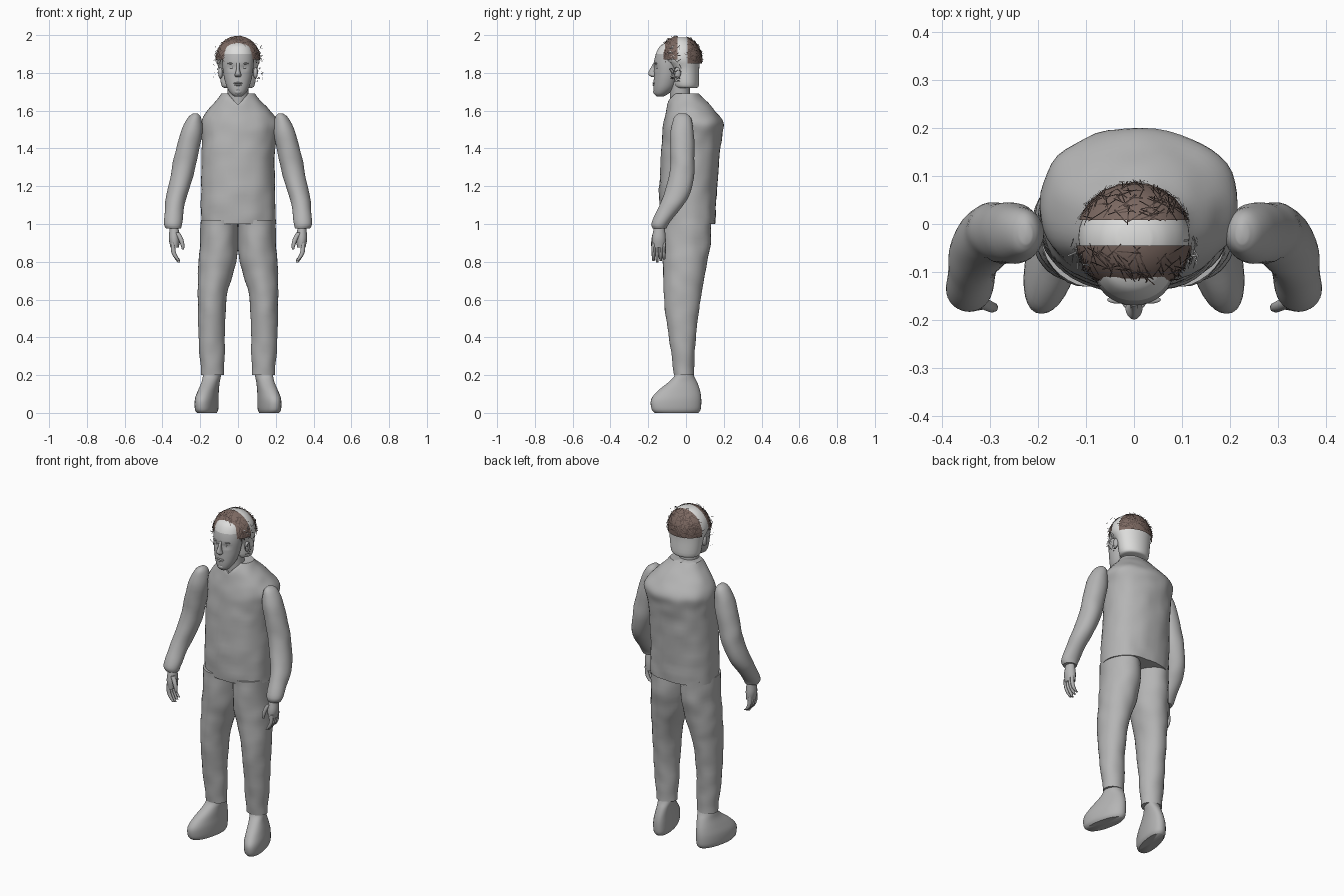
import bpy, bmesh, math, random
from mathutils import Vector, Matrix, noise

random.seed(4)
if "Cube" in bpy.data.objects:
    bpy.data.objects.remove(bpy.data.objects["Cube"])


def material(name, rgb):
    m = bpy.data.materials.new(name)
    m.use_nodes = True
    m.diffuse_color = (*rgb, 1)
    m.node_tree.nodes["Principled BSDF"].inputs["Base Color"].default_value = (*rgb, 1)
    return m


GREY = material("body_grey", (0.46, 0.46, 0.46))
PALE = material("pale_grey", (0.72, 0.72, 0.71))
BROWN = material("hair_brown", (0.2, 0.14, 0.12))
DARK = material("strand_brown", (0.09, 0.062, 0.054))


def finish(name, bm, mats, mirror=False, smooth=True):
    bmesh.ops.recalc_face_normals(bm, faces=bm.faces)
    me = bpy.data.meshes.new(name)
    bm.to_mesh(me)
    bm.free()
    for m in mats:
        me.materials.append(m)
    if smooth:
        me.shade_smooth()
        me.set_sharp_from_angle(angle=math.radians(50))
    ob = bpy.data.objects.new(name, me)
    bpy.context.collection.objects.link(ob)
    if mirror:
        ob.modifiers.new("Mirror", 'MIRROR')
    return ob


def spline(a, b, c, d, t):
    return 0.5 * (2 * b + (c - a) * t + (2 * a - 5 * b + 4 * c - d) * t * t
                  + (3 * b - a - 3 * c + d) * t ** 3)


def loft(rings, sides=32, steps=4, power=2.0, wrinkle=0.0):
    """Skin horizontal rings given as (z, x, y, x radius, y radius)."""
    last = len(rings) - 1
    dense = []
    for i in range(last):
        near = [rings[max(0, min(last, i + k))] for k in (-1, 0, 1, 2)]
        dense += [[spline(*v, s / steps) for v in zip(*near)] for s in range(steps)]
    dense.append(rings[-1])
    bm = bmesh.new()
    rows = []
    for z, x, y, rx, ry in dense:
        row = []
        for k in range(sides):
            a = math.tau * k / sides
            c, s = math.cos(a), math.sin(a)
            p = Vector((x + rx * math.copysign(abs(c) ** (2 / power), c),
                        y + ry * math.copysign(abs(s) ** (2 / power), s), z))
            bump = wrinkle * noise.noise(p * 14)
            row.append(bm.verts.new(p + Vector((c, s, 0)) * bump))
        rows.append(row)
    for lo, hi in zip(rows, rows[1:]):
        for k in range(sides):
            n = (k + 1) % sides
            bm.faces.new((lo[k], lo[n], hi[n], hi[k]))
    for row in (rows[0], rows[-1]):
        centre = bm.verts.new(sum((v.co for v in row), Vector()) / sides)
        for k in range(sides):
            bm.faces.new((row[k], row[(k + 1) % sides], centre))
    return bm


# Jacket body with a V dipped into the front of the collar
bm = loft([(1.0, .005, .01, .198, .145), (1.15, 0, .01, .197, .152),
           (1.35, 0, .022, .194, .155), (1.46, .005, .032, .197, .158),
           (1.535, .01, .04, .205, .156), (1.6, .005, .025, .166, .128),
           (1.66, 0, .004, .112, .093), (1.69, 0, 0, .088, .07)],
          sides=48, steps=6, power=2.25, wrinkle=.006)
for v in bm.verts:
    if v.co.z > 1.62 and v.co.y < -.03 and abs(v.co.x) < .055:
        v.co.z = min(v.co.z, 1.63 + abs(v.co.x) * 1.1)
finish("jacket_body", bm, [GREY])

# Sleeves
finish("sleeves", loft(
    [(1.585, .225, -.02, .012, .02), (1.56, .23, -.02, .036, .045),
     (1.48, .248, -.02, .058, .062), (1.35, .277, -.018, .062, .063),
     (1.25, .298, -.024, .06, .066), (1.15, .325, -.052, .056, .068),
     (1.08, .338, -.09, .05, .06), (1.005, .343, -.135, .047, .047),
     (.975, .34, -.14, .038, .036)], wrinkle=.004), [GREY], True)

# Trousers
finish("trouser_legs", loft(
    [(1.02, .1, 0, .098, .13), (.9, .1, 0, .101, .13), (.8, .108, -.005, .1, .118),
     (.7, .125, -.011, .088, .106), (.6, .137, -.019, .075, .096),
     (.45, .14, -.021, .071, .077), (.3, .138, -.015, .066, .061),
     (.2, .135, -.012, .06, .052)], steps=5, wrinkle=.005), [GREY], True)

# Shoes with flat soles and toes turned slightly outwards
bm = loft([(0, .165, -.05, .046, .115), (.02, .166, -.052, .055, .13),
           (.07, .165, -.052, .056, .133), (.115, .16, -.038, .05, .113),
           (.16, .152, -.018, .045, .078), (.19, .147, -.01, .046, .055),
           (.215, .145, -.01, .044, .046)], power=2.2)
for v in bm.verts:
    v.co.x -= (v.co.y + .05) * .2
finish("shoes", bm, [GREY], True)

# Hands: palm, four curled fingers and a thumb
finish("palms", loft(
    [(.995, .34, -.14, .02, .026), (.965, .338, -.142, .025, .031),
     (.92, .337, -.144, .029, .037), (.875, .335, -.144, .022, .035)],
    sides=16), [GREY], True)
for i, y in enumerate((-.172, -.153, -.134, -.117)):
    tip = .795 + .008 * abs(i - 1)
    finish(f"finger_{i + 1}", loft(
        [(.9, .345, y, .011, .01), (.855, .342, y, .012, .01),
         (.825, .329, y, .011, .009), (tip, .312, y, .007, .006)],
        sides=8, steps=3), [GREY], True)
finish("thumbs", loft(
    [(.955, .322, -.162, .014, .013), (.92, .303, -.171, .013, .012),
     (.885, .293, -.174, .01, .01), (.865, .292, -.174, .005, .006)],
    sides=8, steps=3), [GREY], True)

# Neck, face and skull
finish("neck", loft([(1.58, 0, -.025, .06, .055), (1.7, 0, -.032, .055, .054),
                     (1.78, 0, -.035, .06, .054)]), [GREY])
bm = loft([(1.675, 0, -.137, .018, .018), (1.69, 0, -.13, .038, .038),
           (1.72, 0, -.116, .057, .056), (1.76, 0, -.106, .07, .065),
           (1.8, 0, -.1, .078, .069), (1.85, 0, -.095, .083, .075),
           (1.9, 0, -.086, .081, .074), (1.94, 0, -.076, .068, .063),
           (1.96, 0, -.07, .04, .04)])
for v in bm.verts:
    if v.co.y < -.12:
        for side in (-1, 1):   # eye sockets
            d = math.hypot(v.co.x - side * .033, (v.co.z - 1.828) * 1.5)
            v.co.y += .012 * max(0, 1 - d / .028)
for f in bm.faces:
    f.material_index = int(f.calc_center_median().z > 1.895)
finish("face", bm, [GREY, PALE])
finish("skull", loft([(1.72, 0, .004, .07, .052), (1.735, 0, 0, .088, .068),
                      (1.82, 0, -.006, .102, .076), (1.875, 0, -.027, .116, .101),
                      (1.93, 0, -.03, .103, .098), (1.97, 0, -.03, .07, .066),
                      (1.988, 0, -.03, .035, .033)]), [PALE])
finish("nose", loft([(1.778, 0, -.17, .012, .012), (1.788, 0, -.176, .018, .02),
                     (1.802, 0, -.177, .013, .022), (1.828, 0, -.172, .008, .014),
                     (1.855, 0, -.163, .009, .008)], sides=16), [GREY])


def ellipsoid(name, centre, radii, mirror=False):
    bm = bmesh.new()
    bmesh.ops.create_uvsphere(bm, u_segments=16, v_segments=10, radius=1,
                              matrix=Matrix.LocRotScale(Vector(centre), None, Vector(radii)))
    finish(name, bm, [GREY], mirror)


ellipsoid("eyes", (.033, -.146, 1.828), (.014, .012, .008), True)
ellipsoid("brows", (.034, -.158, 1.85), (.022, .008, .005), True)
ellipsoid("upper_lip", (0, -.168, 1.746), (.024, .01, .005))
ellipsoid("lower_lip", (0, -.167, 1.736), (.02, .01, .006))
ellipsoid("chin", (0, -.158, 1.7), (.022, .016, .016))
ellipsoid("ears", (.093, -.045, 1.8), (.012, .018, .03), True)

# Hair: two shells with a bare strip across the crown between them
MID, RAD = Vector((0, -.03, 1.87)), Vector((.122, .117, .127))


def hair_shell(name, edge_y, facing, bottom):
    bm = bmesh.new()
    bmesh.ops.create_uvsphere(bm, u_segments=24, v_segments=16, radius=1,
                              matrix=Matrix.LocRotScale(MID, None, RAD))
    for co, no in (((0, edge_y, 0), (0, -facing, 0)), ((0, 0, bottom), (0, 0, -1))):
        bmesh.ops.bisect_plane(bm, geom=bm.verts[:] + bm.edges[:] + bm.faces[:],
                               plane_co=co, plane_no=no, clear_outer=True)
    finish(name, bm, [BROWN])


hair_shell("front_hair", -.045, -1, 1.87)
hair_shell("back_hair", .008, 1, 1.85)


def strands(name, points, mat, length, width):
    """Thin loose strips lying roughly across the head."""
    bm = bmesh.new()
    for p in points:
        out = (p - MID).normalized()
        turn = Vector([random.uniform(-1, 1) for _ in range(3)])
        along = out.cross(turn).normalized()
        side = out.cross(along) * width
        half = (along + out * random.uniform(-.15, .25)) * length * random.uniform(.5, 1)
        corners = [p - half - side, p - half + side, p + half + side, p + half - side]
        for c in corners:
            c.z = min(c.z, 2.0)
        bm.faces.new([bm.verts.new(c) for c in corners])
    finish(name, bm, [mat], smooth=False)


roots = []
while len(roots) < 260:
    d = Vector([random.gauss(0, 1) for _ in range(3)]).normalized()
    p = MID + d * RAD * 1.015
    if p.z > 1.865 and (p.y > .014 or p.y < -.055):
        if p.y > 0 or p.z > 1.95 or abs(p.x) > .08:
            roots.append(p)
strands("hair_strands", roots, DARK, .026, .0012)

# Loose pale curls beside the face
curls = [Vector((random.choice((-1, 1)) * random.uniform(.088, .132),
                 random.uniform(-.085, -.03), random.uniform(1.75, 1.94)))
         for _ in range(70)]
strands("side_curls", curls, GREY, .013, .002)
